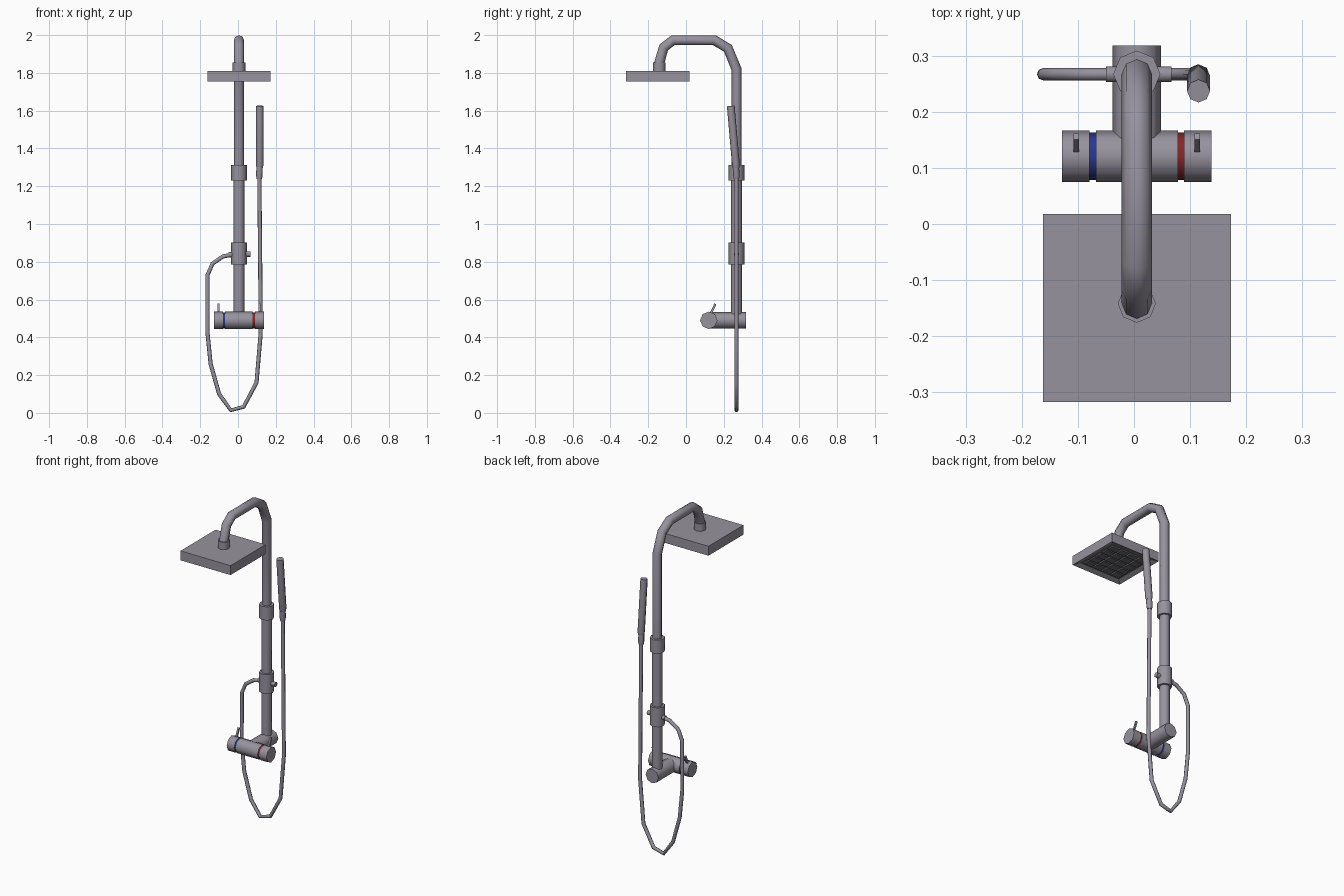
import bpy, bmesh
from math import radians
from mathutils import Matrix, Vector

cube = bpy.data.objects.get("Cube")
if cube:
    bpy.data.objects.remove(cube, do_unlink=True)


def material(name, r, g, b):
    m = bpy.data.materials.new(name)
    m.use_nodes = True
    m.diffuse_color = (r, g, b, 1)
    m.node_tree.nodes["Principled BSDF"].inputs["Base Color"].default_value = (r, g, b, 1)
    return m


METAL = material("brushed_metal", 0.31, 0.29, 0.34)
BLUE = material("cold_blue", 0.02, 0.04, 0.29)
RED = material("hot_red", 0.24, 0.02, 0.02)
DARK = material("dark_spray_plate", 0.15, 0.145, 0.165)

CX, PY = 0.005, 0.267      # centre and depth of the riser


def add(name, mesh, mat, smooth=True):
    ob = bpy.data.objects.new(name, mesh)
    bpy.context.scene.collection.objects.link(ob)
    mesh.materials.clear()
    mesh.materials.append(mat)
    if smooth:
        bpy.ops.object.select_all(action='DESELECT')
        ob.select_set(True)
        bpy.context.view_layer.objects.active = ob
        bpy.ops.object.shade_smooth_by_angle(angle=radians(50))
    return ob


def tube(name, points, radius, mat=METAL, taper=()):
    """Capped eight-sided tube through the points, turned into a mesh."""
    cu = bpy.data.curves.new(name, 'CURVE')
    cu.dimensions = '3D'
    cu.bevel_depth = radius
    cu.bevel_resolution = 2
    cu.use_fill_caps = True
    sp = cu.splines.new('POLY')
    sp.points.add(len(points) - 1)
    for p, co in zip(sp.points, points):
        p.co = (*co, 1)
    for p, scale in zip(sp.points, taper):
        p.radius = scale
    tmp = bpy.data.objects.new(name + "_path", cu)
    mesh = bpy.data.meshes.new_from_object(tmp)
    bpy.data.objects.remove(tmp)
    bpy.data.curves.remove(cu)
    return add(name, mesh, mat)


def box(name, centre, size, mat, tilt=0):
    bm = bmesh.new()
    bmesh.ops.create_cube(bm, size=1, matrix=Matrix.Translation(centre)
                          @ Matrix.Rotation(tilt, 4, 'X')
                          @ Matrix.Diagonal((*size, 1)))
    mesh = bpy.data.meshes.new(name)
    bm.to_mesh(mesh)
    bm.free()
    return add(name, mesh, mat, False)


# Riser pipe with the bent arm
arm = [(PY, 1.25), (PY, 1.82), (0.222, 1.93), (0.15, 1.973),
       (-0.068, 1.973), (-0.118, 1.935), (-0.145, 1.84)]
tube("riser_arm", [(CX, y, z) for y, z in arm], 0.027)
tube("lower_riser", [(CX, PY, 0.49), (CX, PY, 1.25)], 0.029)
tube("arm_collar", [(CX, -0.142, 1.805), (CX, -0.142, 1.855)], 0.034)
tube("upper_sleeve", [(CX, PY, 1.23), (CX, PY, 1.312)], 0.042)
tube("diverter_sleeve", [(CX, PY, 0.785), (CX, PY, 0.902)], 0.042)
tube("diverter_knob", [(0.04, PY, 0.84), (0.067, PY, 0.84)], 0.014)
tube("hose_fitting", [(-0.05, PY, 0.837), (-0.03, PY, 0.837)], 0.014)

# Square shower head with a recessed underside
head = Vector((CX, -0.15, 1.7825))
shell = box("shower_head", head, (0.335, 0.335, 0.057), METAL)
bm = bmesh.new()
bm.from_mesh(shell.data)
bm.faces.ensure_lookup_table()
bottom = min(bm.faces, key=lambda f: f.calc_center_median().z)
bmesh.ops.inset_region(bm, faces=[bottom], thickness=0.036)
bmesh.ops.translate(bm, verts=bottom.verts, vec=(0, 0, 0.012))
bottom.material_index = 1
shell.data.materials.append(DARK)
bm.to_mesh(shell.data)
bm.free()

# Spray tiles in the recess
for i in range(4):
    for j in range(5):
        box(f"spray_tile_{i}_{j}",
            head + Vector(((i - 1.5) * 0.064, (j - 2) * 0.051, -0.02)),
            (0.055, 0.043, 0.009), DARK)

# Mixer body, cross valve and handles
VY, VZ = 0.1205, 0.49
tube("mixer_body", [(CX, VY, VZ), (CX, 0.318, VZ)], 0.043)
tube("valve_barrel", [(-0.068, VY, VZ), (0.078, VY, VZ)], 0.046)
for side, s, ring in (("right", -1, BLUE), ("left", 1, RED)):
    tube(f"{side}_ring", [(CX + s * 0.07, VY, VZ), (CX + s * 0.088, VY, VZ)], 0.0425, ring)
    tube(f"{side}_handle", [(CX + s * 0.084, VY, VZ), (CX + s * 0.133, VY, VZ)], 0.046)
    box(f"{side}_lever", (CX + s * 0.108, 0.143, 0.55), (0.01, 0.012, 0.06),
        METAL, radians(-25))

# Flexible hose looping down and up to the hand shower
hose = [(-0.035, 0.837), (-0.08, 0.828), (-0.135, 0.79), (-0.161, 0.73),
        (-0.162, 0.43), (-0.145, 0.26), (-0.1, 0.1), (-0.038, 0.014),
        (0.03, 0.032), (0.098, 0.16), (0.12, 0.42), (0.119, 0.62), (0.113, 1.25)]
tube("hose", [(x, PY, z) for x, z in hose], 0.011)

# Hand shower
tube("hand_shower_nut", [(0.113, PY, 1.238), (0.113, PY, 1.255), (0.114, 0.264, 1.302)],
     0.017, taper=(0.8, 1, 1))
tube("hand_shower", [(0.115, 0.266, 1.296), (0.115, 0.264, 1.315), (0.115, 0.237, 1.625)],
     0.0205, taper=(0.8, 1, 1))
